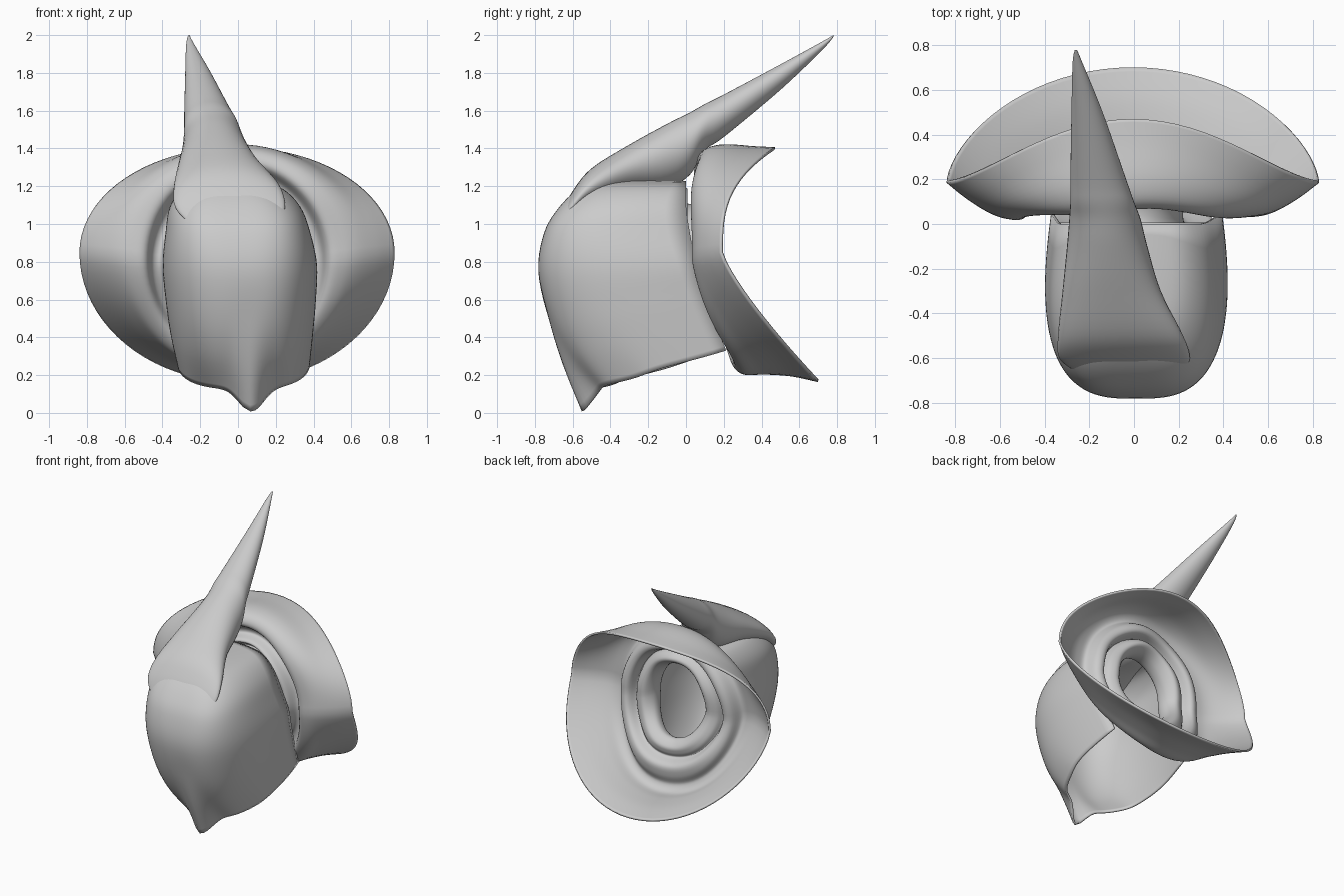
import bpy, math

if "Cube" in bpy.data.objects:
    bpy.data.objects.remove(bpy.data.objects["Cube"])

def spline(keys, steps):
    """Catmull-Rom interpolation of rows of numbers."""
    out = []
    for i in range(len(keys) - 1):
        a, b, c, d = (keys[max(i - 1, 0)], keys[i], keys[i + 1],
                      keys[min(i + 2, len(keys) - 1)])
        for s in range(steps):
            t = s / steps
            out.append([0.5 * (2 * q + (r - p) * t + (2 * p - 5 * q + 4 * r - e) * t * t
                        + (3 * q - p - 3 * r + e) * t ** 3)
                        for p, q, r, e in zip(a, b, c, d)])
    out.append(list(keys[-1]))
    return out

def loft(name, rings, closed, thickness):
    """Skin a stack of equal rings with quads and give the cloth thickness."""
    n = len(rings[0])
    verts = [p for ring in rings for p in ring]
    faces = []
    for i in range(len(rings) - 1):
        for j in range(n if closed else n - 1):
            k = (j + 1) % n
            faces.append((i * n + j, i * n + k, (i + 1) * n + k, (i + 1) * n + j))
    me = bpy.data.meshes.new(name)
    me.from_pydata(verts, [], faces)
    me.validate()
    me.update()
    ob = bpy.data.objects.new(name, me)
    bpy.context.collection.objects.link(ob)
    for p in me.polygons:
        p.use_smooth = True
    if thickness:
        m = ob.modifiers.new("cloth", 'SOLIDIFY')
        m.thickness = thickness
        m.offset = 0
    return ob

def power(v, e):
    return math.copysign(abs(v) ** e, v)

# Hood body: U-shaped sections; z front, y front, z back, y back,
# half width, centre x, hem tip amount, squareness exponent
hood_keys = [
    (.13, -.47, .33, .20, .37, .03, 1, .72),
    (.30, -.62, .50, .14, .40, .02, .35, .72),
    (.50, -.72, .65, .09, .42, .015, 0, .70),
    (.75, -.775, .80, .05, .43, .01, 0, .66),
    (.95, -.745, .95, .02, .40, .0, 0, .58),
    (1.08, -.67, 1.09, .0, .36, -.015, 0, .56),
    (1.18, -.57, 1.18, .0, .28, -.03, 0, .60),
    (1.22, -.50, 1.21, .0, .18, -.05, 0, .7),
    (1.24, -.40, 1.22, .0, .01, -.08, 0, .7),
]
rings = []
for zf, yf, zb, yb, w, cx, tip, e in spline(hood_keys, 5):
    ring = []
    for j in range(81):
        a = math.pi * (j / 80 - 0.5)
        c = max(math.cos(a), 0) ** e
        x = cx + w * power(math.sin(a), e) * (1 - .13 * (1 - c) ** 2)
        g = tip * c * math.exp(-((x - .07) / .085) ** 2)
        fold = .012 * tip * math.sin(a * 9)      # soft drapes on the hem
        ring.append((x, yb + (yf - yb) * c - .08 * g + fold,
                     zb + (zf - zb) * c - .12 * g))
    rings.append(ring)
loft("hood_body", rings, False, .014)

# Pointed tail growing out of the hood front: y, top z, bottom z, left x, right x
tail_keys = [
    (-.655, 1.07, .97, -.27, .22),
    (-.60, 1.175, 1.02, -.335, .25),
    (-.50, 1.295, 1.09, -.34, .22),
    (-.30, 1.42, 1.16, -.32, .12),
    (-.10, 1.53, 1.19, -.30, .06),
    (.02, 1.59, 1.26, -.29, .03),
    (.10, 1.635, 1.39, -.285, -.0),
    (.20, 1.685, 1.46, -.285, -.035),
    (.50, 1.845, 1.71, -.28, -.14),
    (.72, 1.965, 1.92, -.275, -.23),
    (.78, 2.0, 1.99, -.265, -.255),
]
rings = []
for y, zt, zb, xl, xr in spline(tail_keys, 5):
    ring = []
    for j in range(40):
        a = math.tau * j / 40
        ring.append(((xl + xr) / 2 + (xr - xl) / 2 * math.cos(a), y,
                     (zt + zb) / 2 + (zt - zb) / 2 * math.sin(a)))
    rings.append(ring)
loft("pointed_tail", rings, True, 0)

# Flared collar, its two inner rolls and the throat that joins the hood:
# half width, z top, z bottom, y top, y side, y bottom, z at the sides
collar_keys = [
    (.83, 1.40, .17, .47, .19, .70, .85),
    (.74, 1.405, .20, .36, .12, .56, .84),
    (.64, 1.415, .21, .20, .06, .42, .83),
    (.56, 1.39, .21, .10, .035, .31, .82),
    (.49, 1.33, .26, .07, .04, .26, .81),
    (.45, 1.28, .33, .14, .12, .28, .80),
    (.40, 1.23, .40, .15, .13, .28, .80),
    (.36, 1.20, .44, .08, .06, .21, .80),
    (.325, 1.175, .48, .12, .11, .22, .80),
    (.265, 1.14, .52, .14, .13, .22, .81),
    (.22, 1.10, .56, .07, .06, .16, .82),
    (.24, 1.11, .50, -.01, -.02, .10, .81),
    (.36, 1.19, .33, .0, .0, .20, .80),
]
rings = []
dense = spline(collar_keys, 5)
for i, (w, zt, zb, yt, ys, yb, zc) in enumerate(dense):
    ring = []
    wrinkle = .010 * math.sin(math.pi * i / (len(dense) - 1))
    for j in range(80):
        a = math.tau * j / 80
        s = math.sin(a)
        if s >= 0:
            z, y = zc + (zt - zc) * s, ys + (yt - ys) * s ** 3
        else:
            z, y = zc + (zc - zb) * s, ys + (yb - ys) * (-s) ** 1.25
        r = wrinkle * math.sin(5 * a + 1)
        ring.append((w * math.cos(a) - .005, y + r, z))
    rings.append(ring)
loft("flared_collar", rings, True, .014)
